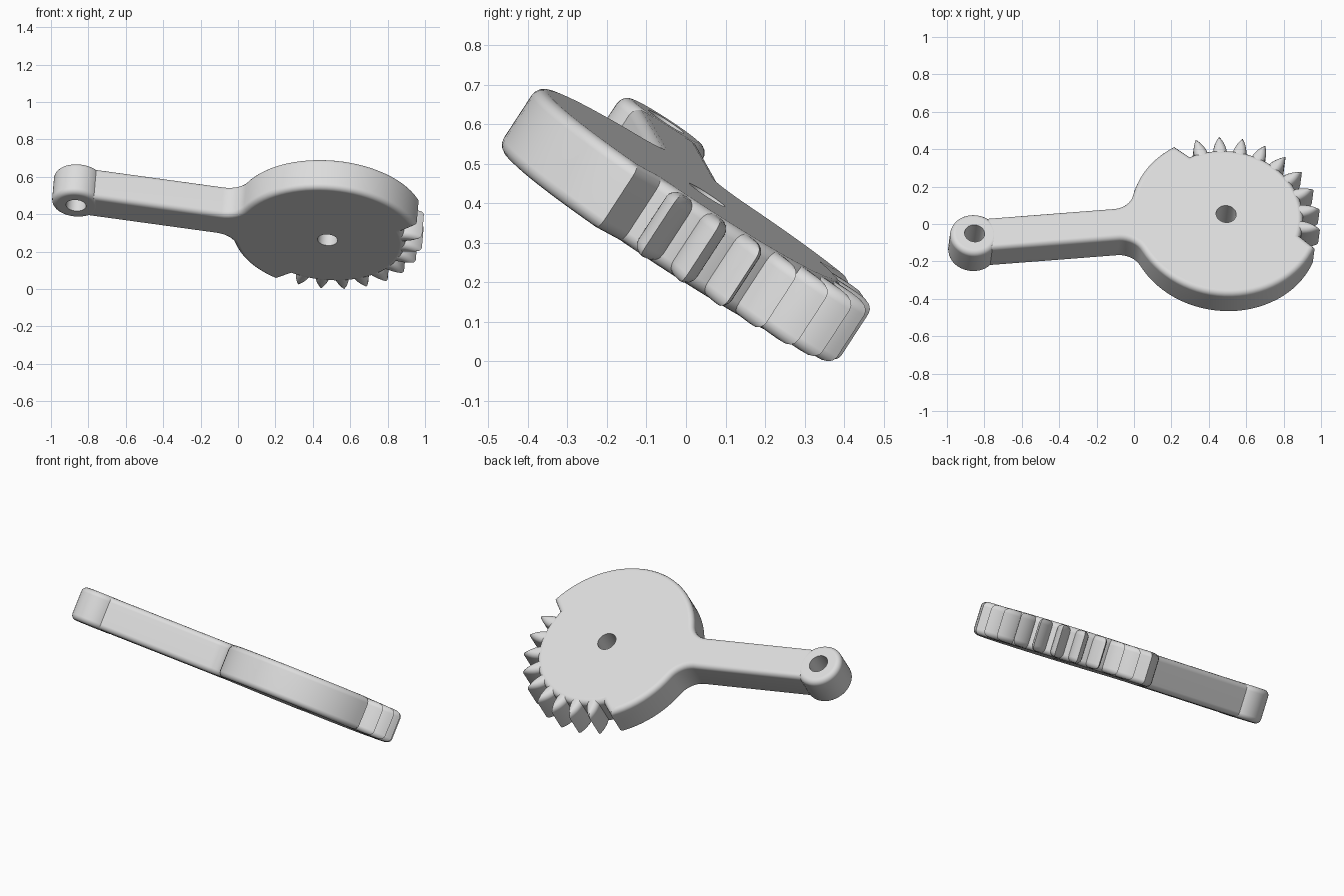
import bpy, bmesh
from math import sin, cos, pi, radians, sqrt, atan2
from mathutils import Vector, Matrix

cube = bpy.data.objects.get("Cube")
if cube:
    bpy.data.objects.remove(cube, do_unlink=True)

HALF = 0.095        # half thickness
FILLET = 0.03       # rounding of the rims
R_DISC, R_ROOT = 0.51, 0.415
ARM, BLEND = 0.1, 0.12
R_EYE, R_HOLE = 0.13, 0.054
SECTOR, PITCH = 43, 14.4   # middle of the toothed sector, tooth spacing (degrees)

grey = bpy.data.materials.new("light grey")
grey.use_nodes = True
grey.diffuse_color = (0.72, 0.72, 0.72, 1)
grey.node_tree.nodes["Principled BSDF"].inputs["Base Color"].default_value = grey.diffuse_color


def polar(r, a, centre=(0, 0)):
    return Vector((centre[0] + r * cos(a), centre[1] + r * sin(a)))


def arc(r, a0, a1, n, centre=(0, 0)):
    return [polar(r, a0 + (a1 - a0) * i / n, centre) for i in range(n + 1)]


def inset(points, d):
    """Move a counter-clockwise outline inward by d with mitred corners."""
    out = []
    for i, p in enumerate(points):
        e0 = (p - points[i - 1]).normalized()
        e1 = (points[(i + 1) % len(points)] - p).normalized()
        n0, n1 = Vector((-e0.y, e0.x)), Vector((-e1.y, e1.x))
        out.append(p + (n0 + n1) * d / (1 + n0.dot(n1)))
    return out


def rounded_prism(bm, outline_at, half=HALF, steps=4):
    """Stack outlines, inset along a quarter circle at both rims."""
    top = []
    for i in range(steps + 1):
        a = pi / 2 * i / steps
        top.append((FILLET * (1 - cos(a)), half - FILLET + FILLET * sin(a)))
    levels = [(d, -z) for d, z in reversed(top)] + top
    rings = [[bm.verts.new((p.x, p.y, z)) for p in outline_at(d)] for d, z in levels]
    n = len(rings[0])
    for lo, hi in zip(rings, rings[1:]):
        for i in range(n):
            j = (i + 1) % n
            bm.faces.new((lo[i], lo[j], hi[j], hi[i]))
    bm.faces.new(rings[0][::-1])
    bm.faces.new(rings[-1])


def finish(name, bm):
    mesh = bpy.data.meshes.new(name)
    bm.normal_update()
    bm.to_mesh(mesh)
    bm.free()
    mesh.materials.append(grey)
    ob = bpy.data.objects.new(name, mesh)
    bpy.context.collection.objects.link(ob)
    return ob


def select(ob):
    bpy.ops.object.select_all(action='DESELECT')
    ob.select_set(True)
    bpy.context.view_layer.objects.active = ob


def drill(ob, x):
    """Cut a round through hole at (x, 0)."""
    bm = bmesh.new()
    bmesh.ops.create_cone(bm, cap_ends=True, segments=40, radius1=R_HOLE, radius2=R_HOLE,
                          depth=1, matrix=Matrix.Translation((x, 0, 0)))
    cutter = finish("hole_cutter", bm)
    cutter.hide_render = True
    mod = ob.modifiers.new("hole", 'BOOLEAN')
    mod.operation, mod.solver, mod.object = 'DIFFERENCE', 'EXACT', cutter
    select(ob)
    bpy.ops.object.modifier_apply(modifier=mod.name)
    bpy.data.objects.remove(cutter, do_unlink=True)


# Placement: from the disc centre and the eye centre, with the tilted plate normal
disc_pos = Vector((0.483, 0.0, 0.348))
eye_pos = Vector((-0.862, -0.104, 0.533))
length = (disc_pos - eye_pos).length
ax = (disc_pos - eye_pos).normalized()
az = Vector((0.071, 0.544, 0.836))
az = (az - ax * az.dot(ax)).normalized()
ay = az.cross(ax)
place = Matrix.Translation(disc_pos) @ Matrix((ax, ay, az)).transposed().to_4x4()

# Disc and arm: one outline with blended neck and a lowered sector for the teeth
xc = sqrt((R_DISC + BLEND) ** 2 - (ARM + BLEND) ** 2)
neck = atan2(ARM + BLEND, xc)
end0, end1 = radians(SECTOR - 5 * PITCH), radians(SECTOR + 5 * PITCH)
step = radians(5)
outline = [Vector((-length + 0.07, -ARM))]
outline += arc(BLEND, pi / 2, neck, 8, (-xc, -ARM - BLEND))
outline += arc(R_DISC, neck - pi, end0, 30)[1:]
outline += arc(R_ROOT, end0 + step, end1 - step, 40)
outline += arc(R_DISC, end1, pi - neck, 10)
outline += arc(BLEND, -neck, -pi / 2, 8, (-xc, ARM + BLEND))[1:]
outline.append(Vector((-length + 0.07, ARM)))
bm = bmesh.new()
rounded_prism(bm, lambda d: inset(outline, d))
plate = finish("disc_and_arm", bm)
drill(plate, 0)

# Round eye at the end of the arm
bm = bmesh.new()
rounded_prism(bm, lambda d: arc(R_EYE - d, 0, 2 * pi * 47 / 48, 47, (-length, 0)), HALF + 0.001)
eye = finish("arm_eye", bm)
drill(eye, -length)


# Teeth: pointed arches whose rounded rims run up to a ridge
def tooth(angle):
    base, height, wide, power, n = 0.40, 0.108, 0.037, 2.2, 8

    def outline_at(d):
        tip = (1 - d / wide) ** (1 / power)
        side = [(base - 0.04, wide - d)]
        for k in range(1, n):
            s = tip * k / n
            side.append((base + height * s, wide * (1 - s ** power) - d))
        pts = [(r, -w) for r, w in side] + [(base + height * tip, 0)]
        pts += side[::-1]
        turn = Matrix.Rotation(angle, 2)
        return [turn @ Vector(p) for p in pts]
    return outline_at


bm = bmesh.new()
for i in range(-4, 5):
    rounded_prism(bm, tooth(radians(SECTOR + i * PITCH)), HALF - 0.002)
teeth = finish("gear_teeth", bm)

# Tilt everything into place, centre it and stand it on the ground
parts = [plate, eye, teeth]
pts = [place @ v.co for ob in parts for v in ob.data.vertices]
lo = Vector([min(p[k] for p in pts) for k in range(3)])
hi = Vector([max(p[k] for p in pts) for k in range(3)])
mid = (lo + hi) / 2
place = Matrix.Translation((-mid.x, -mid.y, -lo.z)) @ place
for ob in parts:
    ob.data.transform(place)
    select(ob)
    bpy.ops.object.shade_smooth_by_angle(angle=radians(32))
    # keep the flat faces evenly shaded next to the rounded rims
    ob.modifiers.new("even_shading", 'WEIGHTED_NORMAL').keep_sharp = True
